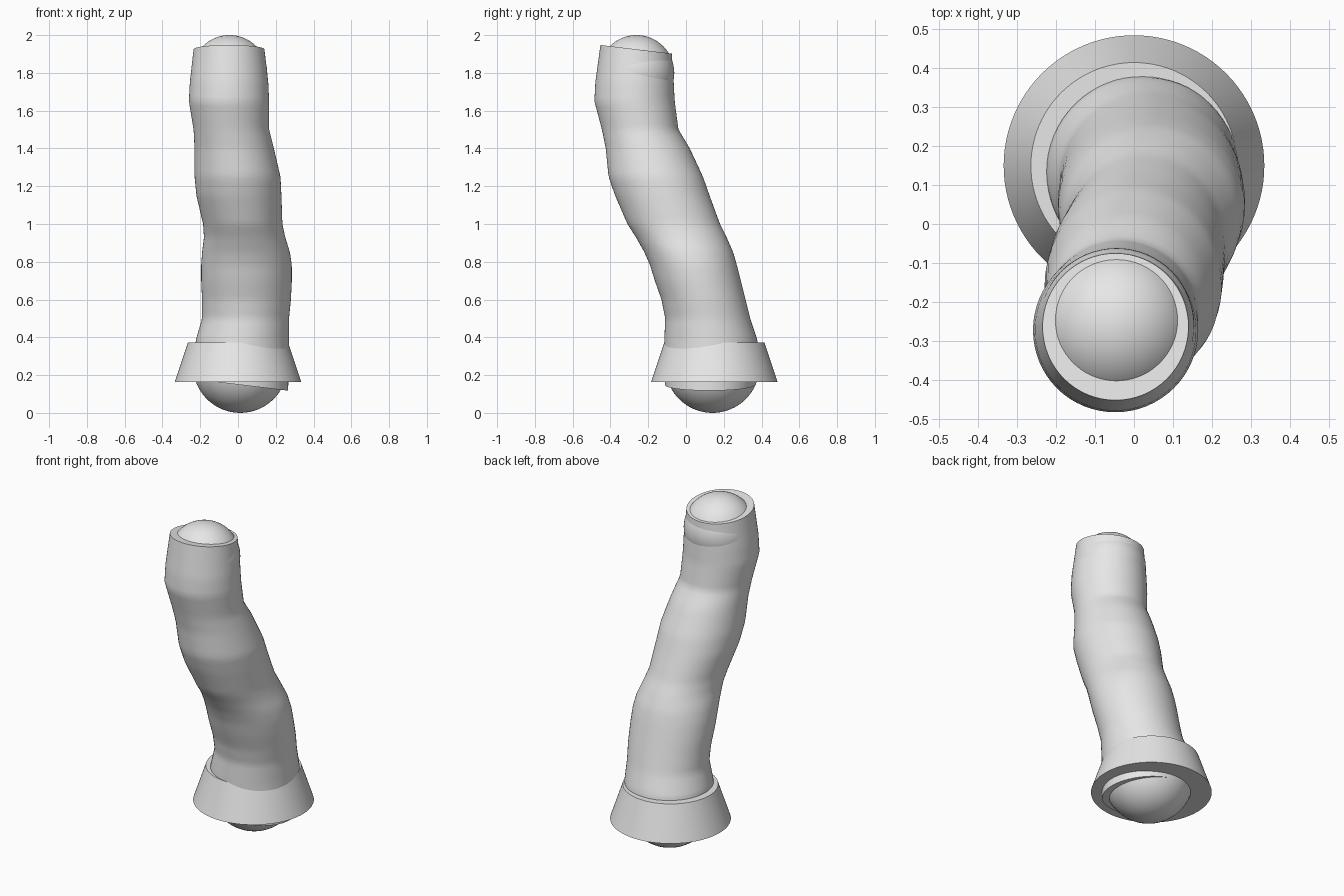
import bpy
import bmesh
import math

default_cube = bpy.data.objects.get("Cube")
if default_cube:
    bpy.data.objects.remove(default_cube, do_unlink=True)

# One plain material for the whole model
grey = bpy.data.materials.new("light_grey")
grey.use_nodes = True
colour = (0.8, 0.8, 0.8, 1)
grey.diffuse_color = colour
grey.node_tree.nodes["Principled BSDF"].inputs["Base Color"].default_value = colour


def finish(bm, name, angle=30):
    """Turn a bmesh into a named, smooth-shaded object."""
    bmesh.ops.recalc_face_normals(bm, faces=bm.faces)
    mesh = bpy.data.meshes.new(name)
    bm.to_mesh(mesh)
    bm.free()
    mesh.materials.append(grey)
    obj = bpy.data.objects.new(name, mesh)
    bpy.context.collection.objects.link(obj)
    bpy.ops.object.select_all(action="DESELECT")
    obj.select_set(True)
    bpy.context.view_layer.objects.active = obj
    bpy.ops.object.shade_smooth_by_angle(angle=math.radians(angle))
    return obj


def ball(name, centre, radius):
    bm = bmesh.new()
    bmesh.ops.create_uvsphere(bm, u_segments=64, v_segments=32, radius=radius)
    bmesh.ops.translate(bm, verts=bm.verts, vec=centre)
    finish(bm, name)


# Body outline: height, then the x limits and the y limits there
OUTLINE = [
    (.10, -.22, .265, -.11, .36),
    (.32, -.225, .27, -.115, .38),
    (.38, -.225, .27, -.115, .38),
    (.50, -.19, .27, -.11, .34),
    (.60, -.19, .28, -.13, .315),
    (.70, -.195, .285, -.165, .29),
    (.78, -.195, .285, -.19, .27),
    (.85, -.19, .275, -.22, .25),
    (.93, -.18, .25, -.265, .215),
    (1.0, -.185, .235, -.31, .18),
    (1.15, -.22, .23, -.375, .125),
    (1.25, -.23, .225, -.41, .09),
    (1.4, -.23, .19, -.425, .02),
    (1.5, -.235, .165, -.445, -.04),
    (1.65, -.26, .165, -.485, -.06),
    (1.75, -.255, .16, -.48, -.065),
    (1.97, -.23, .135, -.45, -.08),
]


def section(z):
    """Centre and half-widths of the body at height z."""
    z = min(max(z, OUTLINE[0][0]), OUTLINE[-1][0])
    for low, high in zip(OUTLINE, OUTLINE[1:]):
        if z <= high[0]:
            f = (z - low[0]) / (high[0] - low[0])
            x0, x1, y0, y1 = [a + (b - a) * f for a, b in zip(low[1:], high[1:])]
            return (x0 + x1) / 2, (y0 + y1) / 2, (x1 - x0) / 2, (y1 - y0) / 2


# Bent, ringed body: tilted loops that follow the outline, closed at both ends
SIDES, RINGS = 64, 72
BOTTOM, TOP = .147, 1.925
bm = bmesh.new()
loops = []
for i in range(RINGS + 1):
    t = i / RINGS
    base = BOTTOM + (TOP - BOTTOM) * t
    lean_x = -.12 * (1 - t)
    lean_y = .3 * math.sin(math.pi * t) - .12 * t
    loop = []
    for j in range(SIDES):
        a = math.tau * j / SIDES
        cx, cy, rx, ry = section(base)
        z = base + lean_x * rx * math.cos(a) + lean_y * ry * math.sin(a)
        cx, cy, rx, ry = section(z)
        loop.append(bm.verts.new((cx + rx * math.cos(a), cy + ry * math.sin(a), z)))
    loops.append(loop)
for lower, upper in zip(loops, loops[1:]):
    for j in range(SIDES):
        k = (j + 1) % SIDES
        bm.faces.new((lower[j], lower[k], upper[k], upper[j]))
bm.faces.new(loops[0])
bm.faces.new(loops[-1])
finish(bm, "ringed_body")

# Flared collar around the foot of the body
bm = bmesh.new()
bmesh.ops.create_cone(bm, cap_ends=True, segments=96, radius1=.335, radius2=.265, depth=.21)
bmesh.ops.translate(bm, verts=bm.verts, vec=(0, .15, .268))
finish(bm, "flared_collar")

# Round ends
ball("bottom_ball", (.012, .14, .25), .25)
ball("top_ball", (-.045, -.262, 1.8), .2)
